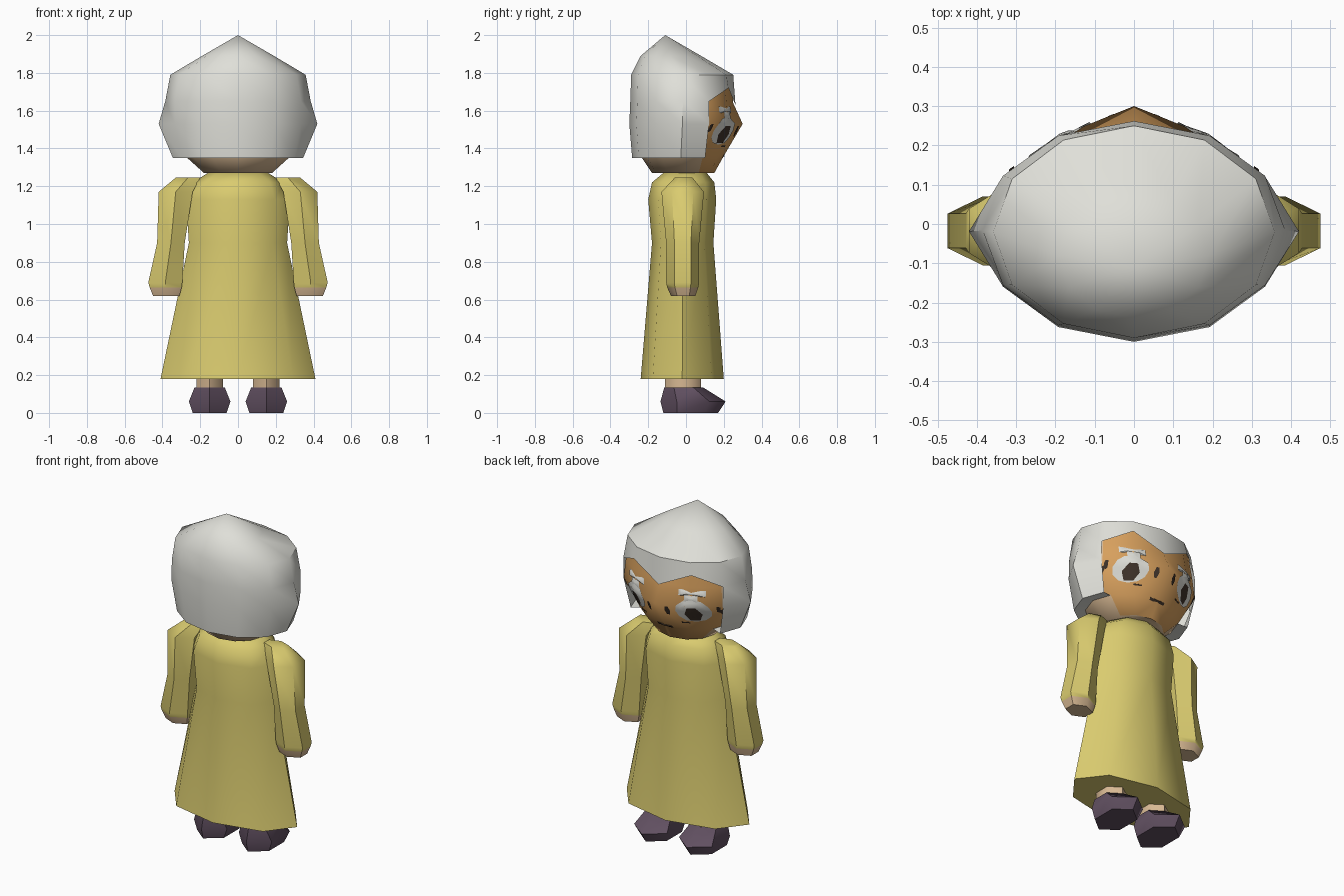
import bpy, bmesh, math
from mathutils import Vector
from mathutils.bvhtree import BVHTree

if "Cube" in bpy.data.objects:
    bpy.data.objects.remove(bpy.data.objects["Cube"])


def material(name, rgb):
    m = bpy.data.materials.new(name)
    m.use_nodes = True
    m.diffuse_color = (*rgb, 1)
    m.node_tree.nodes["Principled BSDF"].inputs["Base Color"].default_value = (*rgb, 1)
    return m


YELLOW = material("yellow cloth", (0.70, 0.60, 0.16))
SILVER = material("silver hair", (0.74, 0.74, 0.69))
ORANGE = material("face tan", (0.68, 0.35, 0.11))
SKIN = material("pale skin", (0.68, 0.48, 0.29))
PLUM = material("plum shoe", (0.12, 0.08, 0.12))
DARK = material("dark brown", (0.05, 0.033, 0.023))


def ring(n, phase, cx, hw, y0, y1, z):
    """Closed polygon of n points filling the given width and depth."""
    angles = [math.radians(phase + 360 * i / n) for i in range(n)]
    mx = max(math.cos(a) for a in angles)
    my = max(math.sin(a) for a in angles)
    return [Vector((cx + hw * math.cos(a) / mx,
                    (y0 + y1) / 2 + (y1 - y0) / 2 * math.sin(a) / my, z)) for a in angles]


def finish(name, bm, mats, rule=None, angle=45):
    bmesh.ops.recalc_face_normals(bm, faces=bm.faces)
    if rule:
        for f in bm.faces:
            f.material_index = rule(f.calc_center_median())
    mesh = bpy.data.meshes.new(name)
    bm.to_mesh(mesh)
    bm.free()
    for m in mats:
        mesh.materials.append(m)
    ob = bpy.data.objects.new(name, mesh)
    bpy.context.collection.objects.link(ob)
    bpy.ops.object.select_all(action='DESELECT')
    ob.select_set(True)
    bpy.context.view_layer.objects.active = ob
    bpy.ops.object.shade_smooth_by_angle(angle=math.radians(angle))
    return ob


def loft(rings, skip=None, caps=(True, True)):
    bm = bmesh.new()
    rows = [[bm.verts.new(p) for p in r] for r in rings]
    n = len(rows[0])
    for k in range(len(rows) - 1):
        for i in range(n):
            if not (skip and skip(k, i)):
                j = (i + 1) % n
                bm.faces.new((rows[k][i], rows[k][j], rows[k + 1][j], rows[k + 1][i]))
    for row, cap in zip((rows[0], rows[-1]), caps):
        if cap:
            bm.faces.new(row)
    bmesh.ops.remove_doubles(bm, verts=bm.verts, dist=0.0005)
    return bm


# Dress
finish("dress", loft([ring(8, 0, 0, *r) for r in (
    (.41, -.24, .20, .18), (.26, -.18, .145, .9), (.275, -.20, .16, 1.13),
    (.24, -.18, .15, 1.22), (.16, -.12, .11, 1.27))]), [YELLOW])

# Limbs, one set for each side
for side, s in (("left", 1), ("right", -1)):
    finish(side + "_arm", loft([ring(6, 30, s * cx, *r) for cx, *r in (
        (.265, .065, -.06, .035, 1.245), (.33, .09, -.13, .095, 1.17),
        (.355, .073, -.105, .07, .9), (.385, .09, -.105, .07, .69),
        (.383, .085, -.1, .065, .665), (.38, .07, -.08, .05, .62))]),
        [YELLOW, SKIN], lambda c: int(c.z < .67), 50)
    finish(side + "_leg", loft([ring(6, 30, s * .15, .07, -.11, .08, z) for z in (.12, .3)]),
           [SKIN], angle=65)
    finish(side + "_shoe", loft([ring(6, 30, s * .15, *r) for r in (
        (.09, -.12, .17, 0), (.11, -.135, .21, .06), (.08, -.115, .09, .135))]),
        [PLUM], angle=50)

# Head: twelve columns, the nose column pushed forward
FRONT = 3
head_rings = [ring(12, 0, 0, *r) for r in (
    (.18, -.18, .15, 1.27), (.28, -.24, .20, 1.36), (.38, -.28, .26, 1.53),
    (.37, -.28, .25, 1.64), (.345, -.265, .235, 1.78))]
head_rings[2][FRONT].y = .30
head_bm = loft(head_rings)
bmesh.ops.triangulate(head_bm, faces=[f for f in head_bm.faces if len(f.verts) == 4])
skull = BVHTree.FromBMesh(head_bm)


def face_rule(c):
    return int(c.y > .06 and abs(c.x) < .31 and c.z > 1.28)


finish("head", head_bm, [SKIN, ORANGE], face_rule, 60)

# Hair: crown, zigzag fringe over the face, and a bob around the back
crown = [Vector((0, -.11, 2.0))] * 12
fringe = ring(12, 0, 0, .385, -.295, .262, 1.65)
for i, z in ((FRONT, 1.63), (FRONT - 1, 1.72), (FRONT + 1, 1.72)):
    fringe[i].z = z
wide = ring(12, 0, 0, .385, -.30, .262, 1.53)
wide[0].x, wide[6].x = .42, -.42
hair_rings = [crown, ring(12, 0, 0, .19, -.24, .08, 1.89),
              ring(12, 0, 0, .358, -.29, .25, 1.79), fringe, wide,
              ring(12, 0, 0, .345, -.285, .23, 1.35),
              ring(12, 0, 0, .26, -.22, .18, 1.36)]
finish("hair", loft(hair_rings, lambda k, i: k >= 3 and 1 <= i <= 4, (False, False)),
       [SILVER], angle=50)


# Thin painted plates that follow the face
def plate(name, mat, cx, cz, hw, hh, n=12, phase=0, lift=.006):
    bm = bmesh.new()

    def on_face(x, z):
        hit = skull.ray_cast(Vector((x, 1, z)), Vector((0, -1, 0)))[0]
        return bm.verts.new((x, (hit.y if hit else .1) + lift, z))

    rows = []
    for k in range(1, 5):
        rows.append([on_face(cx + p.x * k / 4, cz + p.y * k / 4)
                     for p in ring(n, phase, 0, hw, -hh, hh, 0)])
    mid = on_face(cx, cz)
    for i in range(n):
        j = (i + 1) % n
        bm.faces.new((mid, rows[0][j], rows[0][i]))
        for a, b in zip(rows, rows[1:]):
            bm.faces.new((a[i], a[j], b[j], b[i]))
    finish(name, bm, [mat])


for side, s in (("left", 1), ("right", -1)):
    plate(side + "_eye", SILVER, s * .19, 1.495, .088, .075)
    plate(side + "_eyelid", SILVER, s * .185, 1.605, .07, .018, 4, 45)
    plate(side + "_lid_link", SILVER, s * .185, 1.575, .035, .02, 4, 45, .007)
    plate(side + "_pupil", DARK, s * .19, 1.475, .042, .045, 6, 0, .009)
    plate(side + "_outer_lash", DARK, s * .312, 1.495, .012, .035, 6, 0)
    plate(side + "_inner_lash", DARK, s * .06, 1.49, .014, .028, 6, 0)
    plate(side + "_cheek_mark", DARK, s * .14, 1.412, .022, .004, 4, 45)
plate("mouth", DARK, 0, 1.36, .05, .007, 4, 45)
